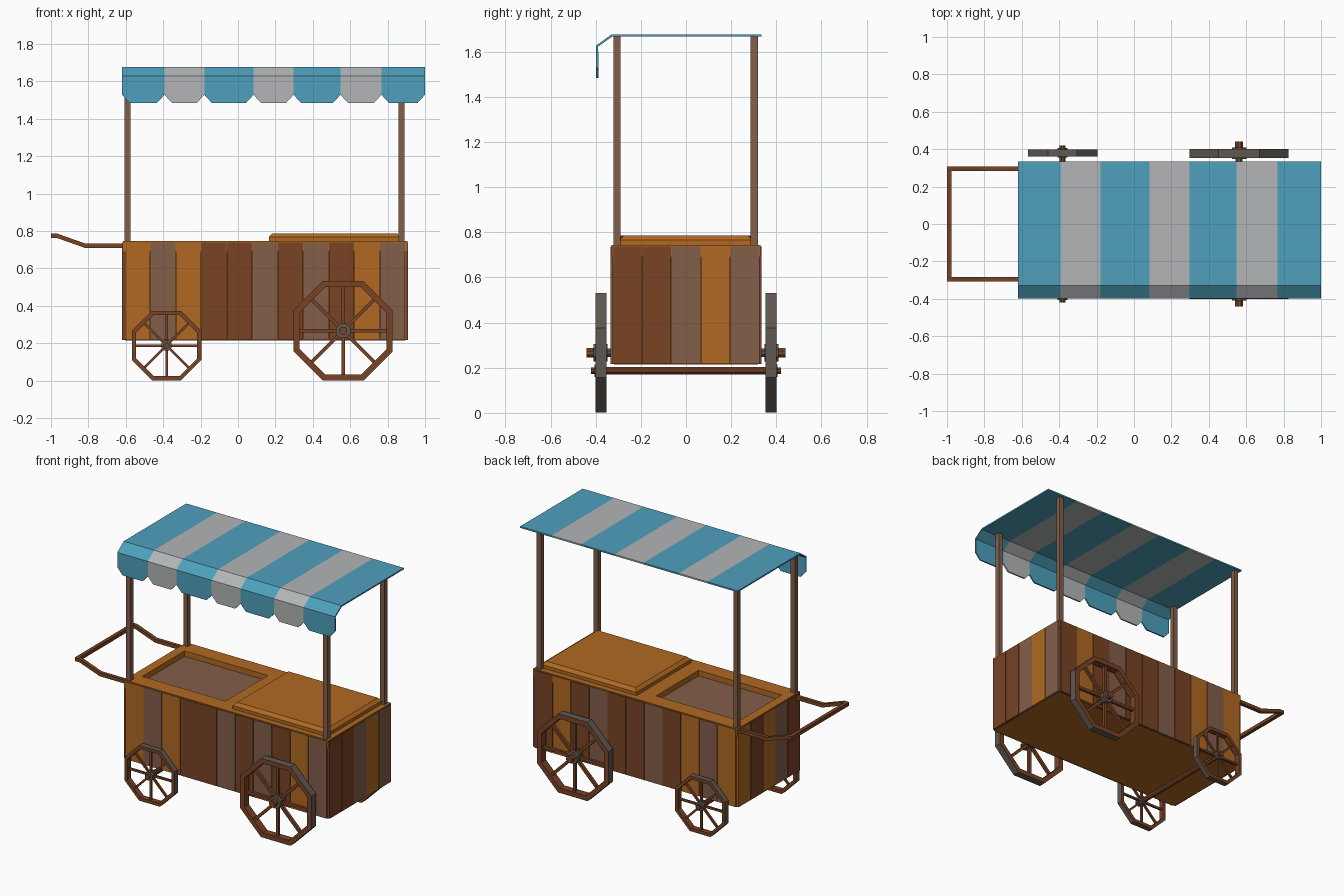
import bpy, bmesh, math
from mathutils import Matrix, Vector

if "Cube" in bpy.data.objects:
    bpy.data.objects.remove(bpy.data.objects["Cube"])


def material(name, rgb):
    lin = [((c / 255 + 0.055) / 1.055) ** 2.4 for c in rgb]
    m = bpy.data.materials.new(name)
    m.diffuse_color = (*lin, 1)
    m.use_nodes = True
    m.node_tree.nodes["Principled BSDF"].inputs["Base Color"].default_value = m.diffuse_color
    return m


ORANGE = material("orange wood", (176, 105, 34))
DARK = material("dark wood", (120, 67, 37))
GREY = material("grey brown wood", (131, 94, 73))
METAL = material("dark metal", (96, 88, 82))
BLUE = material("blue cloth", (78, 160, 188))
WHITE = material("pale cloth", (178, 181, 182))


def finish(name, bm, *mats):
    bmesh.ops.recalc_face_normals(bm, faces=bm.faces)
    me = bpy.data.meshes.new(name)
    bm.to_mesh(me)
    bm.free()
    for m in mats:
        me.materials.append(m)
    ob = bpy.data.objects.new(name, me)
    bpy.context.collection.objects.link(ob)
    return ob


def add_box(bm, x0, x1, y0, y1, z0, z1):
    mat = Matrix.Translation(((x0 + x1) / 2, (y0 + y1) / 2, (z0 + z1) / 2)) \
        @ Matrix.Diagonal((x1 - x0, y1 - y0, z1 - z0, 1))
    return bmesh.ops.create_cube(bm, size=1, matrix=mat)


def box(name, x0, x1, y0, y1, z0, z1, mat):
    bm = bmesh.new()
    add_box(bm, x0, x1, y0, y1, z0, z1)
    return finish(name, bm, mat)


def cylinder(name, x, y0, y1, z, r0, r1, mat, n=8):
    # Cylinder or cone along y
    bm = bmesh.new()
    m = Matrix.Translation((x, (y0 + y1) / 2, z)) @ Matrix.Rotation(-math.pi / 2, 4, 'X') \
        @ Matrix.Rotation(math.pi / n, 4, 'Z')
    bmesh.ops.create_cone(bm, cap_ends=True, segments=n, radius1=r0, radius2=r1,
                          depth=y1 - y0, matrix=m)
    return finish(name, bm, mat)


# Body core
XA, XB, Y = -0.62, 0.91, 0.335
T = 0.015
box("body_core", XA + T, XB - T, -Y + T, Y - T, 0.215, 0.70, ORANGE)

# Plank cladding, colours listed in order of x (long sides) or y (ends)
CODE = {"O": ORANGE, "G": GREY, "D": DARK}
GAP = 0.0015
for side, s, code in (("front", -1, "OGODDGDGDOG"), ("back", 1, "OGODGDDGDOD")):
    w = (XB - XA - 2 * T) / 11
    for i, c in enumerate(code):
        x = XA + T + i * w
        ys = sorted((s * (Y - T), s * Y))
        box(f"{side}_plank_{i + 1}", x + GAP, x + w - GAP, *ys, 0.217, 0.738, CODE[c])
for side, xs, code in (("left", (XA, XA + T), "DGODO"), ("right", (XB - T, XB), "DDGOG")):
    w = 2 * (Y - T / 2) / 5
    for i, c in enumerate(code):
        y = -Y + T / 2 + i * w
        box(f"{side}_plank_{i + 1}", *xs, y + GAP, y + w - GAP, 0.217, 0.738, CODE[c])

# Counter top with an open tray
e = 0.004
ox0, ox1, oy = -0.555, 0.065, 0.225
bm = bmesh.new()
for b in ((XA + e, ox0, -Y + e, Y - e), (ox1, XB - e, -Y + e, Y - e),
          (ox0, ox1, -Y + e, -oy), (ox0, ox1, oy, Y - e)):
    add_box(bm, *b, 0.69, 0.745)
finish("counter_top", bm, ORANGE)
box("tray_floor", ox0, ox1, -oy, oy, 0.70, 0.708, GREY)

# Lid with chamfered upper edge
bm = bmesh.new()
add_box(bm, 0.165, 0.87, -0.292, 0.292, 0.74, 0.787)
top = [ed for ed in bm.edges if all(v.co.z > 0.78 for v in ed.verts)]
bmesh.ops.bevel(bm, geom=top, offset=0.02, segments=1, affect='EDGES')
finish("lid", bm, ORANGE)

# Canopy posts
for xn, x in (("left", -0.591), ("right", 0.874)):
    for yn, y in (("front", -0.306), ("back", 0.302)):
        box(f"{yn}_{xn}_post", x - 0.016, x + 0.016, y - 0.016, y + 0.016, 0.72, 1.668, GREY)

# Striped canopy: flat top, sloped edge and scalloped valance
XS = (-0.62, -0.393, -0.18, 0.083, 0.297, 0.548, 0.767, 1.0)
bm = bmesh.new()
for i, (a, b) in enumerate(zip(XS, XS[1:])):
    c = 0.04
    top = [(a, 0.335, 1.677), (b, 0.335, 1.677), (b, -0.33, 1.677), (a, -0.33, 1.677)]
    slope = [top[3], top[2], (b, -0.398, 1.628), (a, -0.398, 1.628)]
    flap = [slope[3], slope[2], (b, -0.398, 1.528), (b - c, -0.398, 1.484),
            (a + c, -0.398, 1.484), (a, -0.398, 1.528)]
    for pts in (top, slope, flap):
        f = bm.faces.new([bm.verts.new(p) for p in pts])
        f.material_index = i % 2
bmesh.ops.remove_doubles(bm, verts=bm.verts, dist=1e-4)
canopy = finish("canopy", bm, BLUE, WHITE)
if canopy.data.polygons[0].normal.z < 0:
    canopy.data.flip_normals()
sol = canopy.modifiers.new("cloth_thickness", 'SOLIDIFY')
sol.thickness, sol.offset = 0.01, -1


# Eight-sided spoked wheels
def wheel(name, x, z, apothem, y0, y1, hub_end, rim, s):
    bm = bmesh.new()
    k = 1 / math.cos(math.pi / 8)
    rings = []
    for r, y in ((apothem, y0), (apothem, y1), (apothem - rim, y1), (apothem - rim, y0)):
        rings.append([bm.verts.new((x + r * k * math.cos((j + .5) * math.pi / 4), s * y,
                                    z + r * k * math.sin((j + .5) * math.pi / 4)))
                      for j in range(8)])
    for q in range(4):
        for j in range(8):
            A, B = rings[q], rings[(q + 1) % 4]
            f = bm.faces.new((A[j], A[(j + 1) % 8], B[(j + 1) % 8], B[j]))
            f.material_index = 1 if q == 0 else 0
    finish(name + "_rim", bm, DARK, METAL)
    # Spokes
    bm = bmesh.new()
    ym, h = s * (y0 + y1) / 2, rim * 0.3
    for j in range(8):
        g = add_box(bm, 0.01, apothem - rim * 0.7, -h, h, -h, h)
        m = Matrix.Translation((x, ym, z)) @ Matrix.Rotation(j * math.pi / 4, 4, 'Y')
        bmesh.ops.transform(bm, matrix=m, verts=g["verts"])
    finish(name + "_spokes", bm, DARK)
    # Hub and cap
    r = apothem * 0.16
    cylinder(name + "_hub", x, *sorted((s * (y0 - 0.005), s * (y1 + 0.008))), z, r, r, METAL)
    cylinder(name + "_hub_cap", x, *sorted((s * y1, s * hub_end)), z, r * 0.55, r * 0.55, DARK)


for sn, s in (("front", -1), ("back", 1)):
    wheel(sn + "_large_wheel", 0.562, 0.266, 0.265, 0.353, 0.402, 0.44, 0.032, s)
    wheel(sn + "_small_wheel", -0.382, 0.187, 0.186, 0.36, 0.397, 0.42, 0.022, s)
cylinder("large_axle", 0.562, -0.38, 0.38, 0.266, 0.02, 0.02, METAL)
cylinder("small_axle", -0.382, -0.38, 0.38, 0.187, 0.018, 0.018, DARK)

# Push handle: bent side rails and a crossbar, swept with a square section
path = [(-0.61, 0.72), (-0.815, 0.72), (-0.965, 0.773), (-1.0, 0.773)]
h = 0.012
for sn, s in (("front", -1), ("back", 1)):
    bm = bmesh.new()
    rings = [[bm.verts.new((x, s * 0.295 + dy, z + dz))
              for dy, dz in ((-h, -h), (h, -h), (h, h), (-h, h))] for x, z in path]
    for A, B in zip(rings, rings[1:]):
        for j in range(4):
            bm.faces.new((A[j], A[(j + 1) % 4], B[(j + 1) % 4], B[j]))
    bm.faces.new(rings[0])
    bm.faces.new(rings[-1])
    finish(sn + "_handle_rail", bm, DARK)
box("handle_crossbar", -1.0, -0.976, -0.295, 0.295, 0.761, 0.785, DARK)
